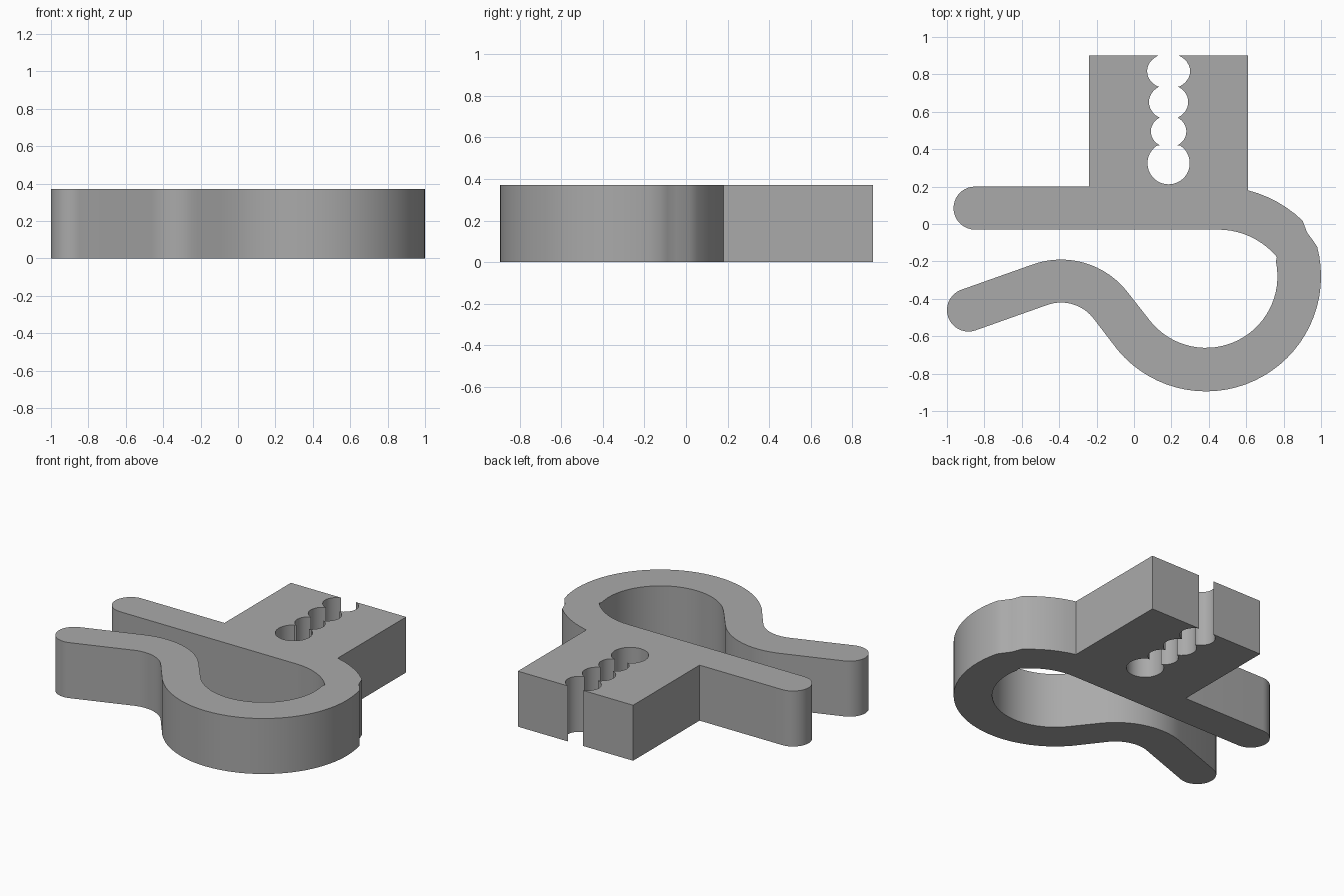
import bpy
import bmesh
from math import sin, cos, radians

cube = bpy.data.objects.get("Cube")
if cube:
    bpy.data.objects.remove(cube, do_unlink=True)

HEIGHT = 0.37


def arc(cx, cy, rx, a0, a1, ry=None, step=5):
    """Points along an arc, angles in degrees, in the given direction."""
    ry = ry or rx
    n = max(2, round(abs(a1 - a0) / step))
    angles = [radians(a0 + (a1 - a0) * i / n) for i in range(n + 1)]
    return [(cx + rx * cos(a), cy + ry * sin(a)) for a in angles]


# Grip channel: a stack of scalloped lobes ending in a round hole
SLOT_X = 0.185
right_side = []
for mid, half, width in ((0.817, 0.083, 0.115), (0.652, 0.082, 0.105), (0.495, 0.075, 0.095)):
    right_side += arc(0, mid, width, 61, -61, ry=half / sin(radians(61)), step=10)
right_side += arc(0, 0.325, 0.113, 57, -90, step=10)
channel = [(SLOT_X - x, y) for x, y in right_side]
channel += [(SLOT_X + x, y) for x, y in reversed(right_side[:-1])]

# Outline, clockwise
outline = [(-0.24, 0.90)] + channel + [(0.61, 0.90)]      # block with channel
outline += arc(0.45, -0.45, 0.65, 75.8, 46)               # outer shoulder
outline += [(0.925, -0.045), (0.958, -0.09)]
outline += arc(0.385, -0.28, 0.615, 15, -140)             # outer spring bend
outline += arc(-0.39, -0.64, 0.22, 40, 110)               # underside of sprung arm
outline += arc(-0.885, -0.46, 0.115, 290, 110, step=10)   # sprung arm tip
outline += arc(-0.39, -0.64, 0.45, 110, 40)               # top of sprung arm
outline += arc(0.385, -0.28, 0.382, -142, 12)             # inner spring bend
outline += arc(0.45, -0.44, 0.41, 40, 90)                 # inner shoulder
outline += arc(-0.85, 0.085, 0.115, 270, 90, step=10)     # straight arm tip
outline += [(-0.24, 0.20)]

# Extrude the outline into the clip body
bm = bmesh.new()
base = bm.faces.new([bm.verts.new((x, y, 0)) for x, y in outline])
top = bmesh.ops.extrude_face_region(bm, geom=[base], use_keep_orig=True)
bmesh.ops.translate(bm, vec=(0, 0, HEIGHT),
                    verts=[g for g in top["geom"] if isinstance(g, bmesh.types.BMVert)])
bmesh.ops.recalc_face_normals(bm, faces=bm.faces)
mesh = bpy.data.meshes.new("clip_body")
bm.to_mesh(mesh)
bm.free()
body = bpy.data.objects.new("clip_body", mesh)
bpy.context.collection.objects.link(body)

# Plain grey plastic
grey = bpy.data.materials.new("grey_plastic")
grey.use_nodes = True
grey.diffuse_color = (0.4, 0.4, 0.4, 1)
grey.node_tree.nodes["Principled BSDF"].inputs["Base Color"].default_value = (0.4, 0.4, 0.4, 1)
mesh.materials.append(grey)

bpy.ops.object.select_all(action="DESELECT")
body.select_set(True)
bpy.context.view_layer.objects.active = body
bpy.ops.object.shade_smooth_by_angle(angle=radians(30))
